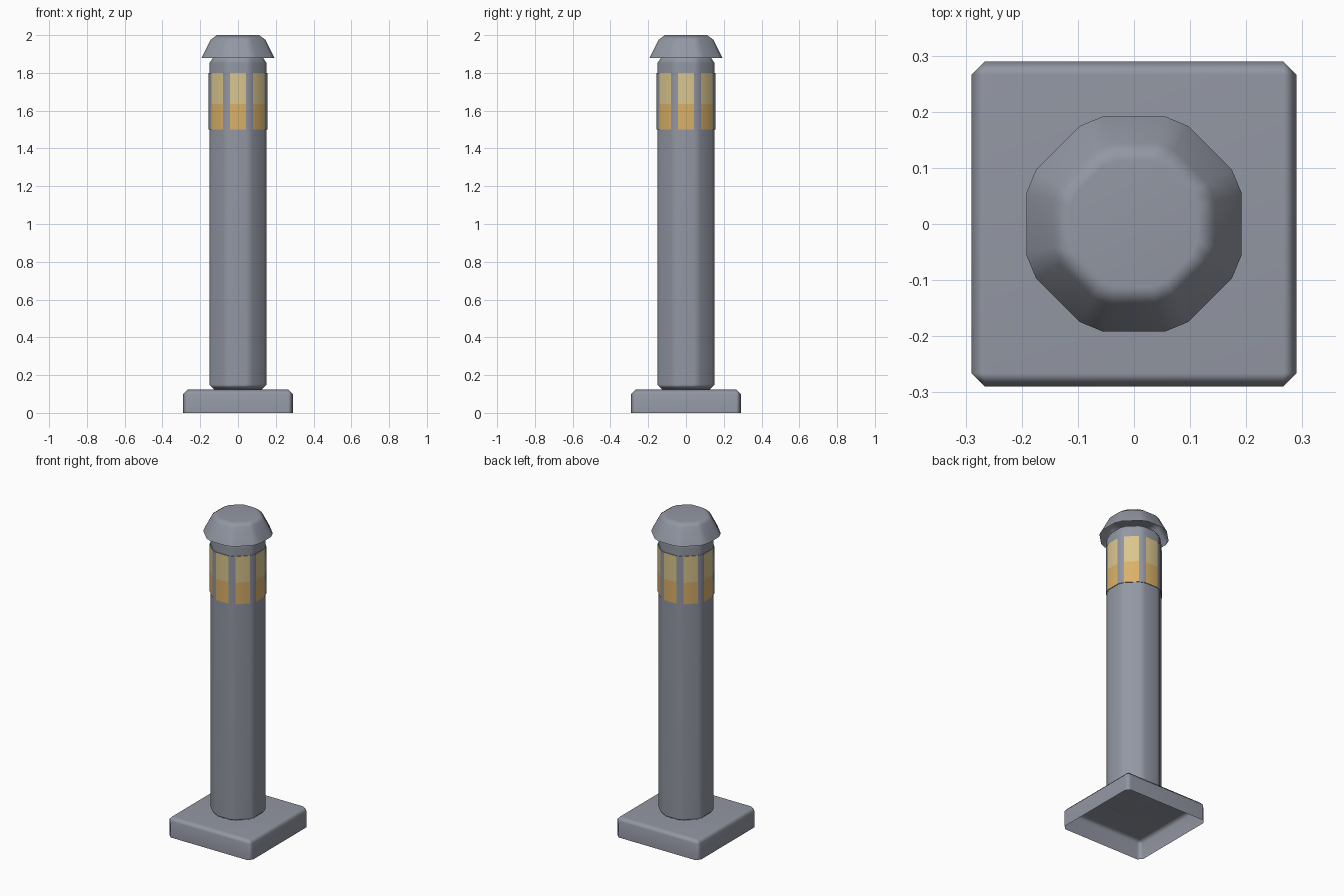
import bpy, bmesh, math

if "Cube" in bpy.data.objects:
    bpy.data.objects.remove(bpy.data.objects["Cube"], do_unlink=True)


def material(name, rgb):
    m = bpy.data.materials.new(name)
    m.use_nodes = True
    m.diffuse_color = (*rgb, 1)
    bsdf = m.node_tree.nodes["Principled BSDF"]
    bsdf.inputs["Base Color"].default_value = (*rgb, 1)
    return m


grey = material("painted_grey_metal", (0.29, 0.31, 0.365))
pale = material("pale_yellow_lens", (0.70, 0.56, 0.27))
amber = material("amber_lens", (0.70, 0.44, 0.14))


def finish(name, bm, mats, angle=50):
    bmesh.ops.recalc_face_normals(bm, faces=bm.faces)
    mesh = bpy.data.meshes.new(name)
    bm.to_mesh(mesh)
    bm.free()
    for m in mats:
        mesh.materials.append(m)
    ob = bpy.data.objects.new(name, mesh)
    bpy.context.collection.objects.link(ob)
    bpy.context.view_layer.objects.active = ob
    ob.select_set(True)
    bpy.ops.object.shade_smooth_by_angle(angle=math.radians(angle))
    ob.select_set(False)
    ob.modifiers.new("Weighted normals", "WEIGHTED_NORMAL").keep_sharp = True
    return ob


def loft(profile, half_angle=15.7, bottom=True, top=True):
    """Octagon with chamfered corners, swept through (apothem, z) pairs."""
    bm = bmesh.new()
    angles = [math.radians(45 * k + s * half_angle) for k in range(8) for s in (-1, 1)]
    rings = []
    for apothem, z in profile:
        r = apothem / math.cos(math.radians(half_angle))
        rings.append([bm.verts.new((r * math.cos(a), r * math.sin(a), z)) for a in angles])
    for lo, hi in zip(rings, rings[1:]):
        for i in range(16):
            j = (i + 1) % 16
            face = bm.faces.new((lo[i], lo[j], hi[j], hi[i]))
            # even sides are the wide flats, odd sides the narrow corners
            face.material_index = 0
            if i % 2 == 0:
                face.tag = True
    if bottom:
        bm.faces.new(rings[0][::-1])
    if top:
        bm.faces.new(rings[-1])
    return bm


# Base plate: bevelled box, hollow underneath
bm = bmesh.new()
bmesh.ops.create_cube(bm, size=1)
for v in bm.verts:
    v.co = (v.co.x * 0.58, v.co.y * 0.58, (v.co.z + 0.5) * 0.125)
edges = [e for e in bm.edges if max(v.co.z for v in e.verts) > 0.1]
bmesh.ops.bevel(bm, geom=edges, offset=0.024, segments=1, affect="EDGES")
bm.normal_update()
under = [f for f in bm.faces if f.normal.z < -0.9]
bmesh.ops.delete(bm, geom=under, context="FACES")
finish("base_plate", bm, [grey])

# Post with chamfered ends
finish("post", loft([(0.128, 0.125), (0.152, 0.15), (0.152, 1.85), (0.133, 1.88)]), [grey])

# Lamp band: lenses on the wide flats, grey corner strips
bm = loft([(0.156, 1.5), (0.156, 1.635), (0.156, 1.8)], half_angle=15.1)
for f in bm.faces:
    if f.tag:
        f.material_index = 1 if f.calc_center_median().z > 1.635 else 2
finish("lamp_band", bm, [grey, pale, amber])

# Domed cap, open underneath
finish("cap", loft([(0.192, 1.88), (0.144, 1.976), (0.112, 2.0)], half_angle=15.9, bottom=False), [grey])
